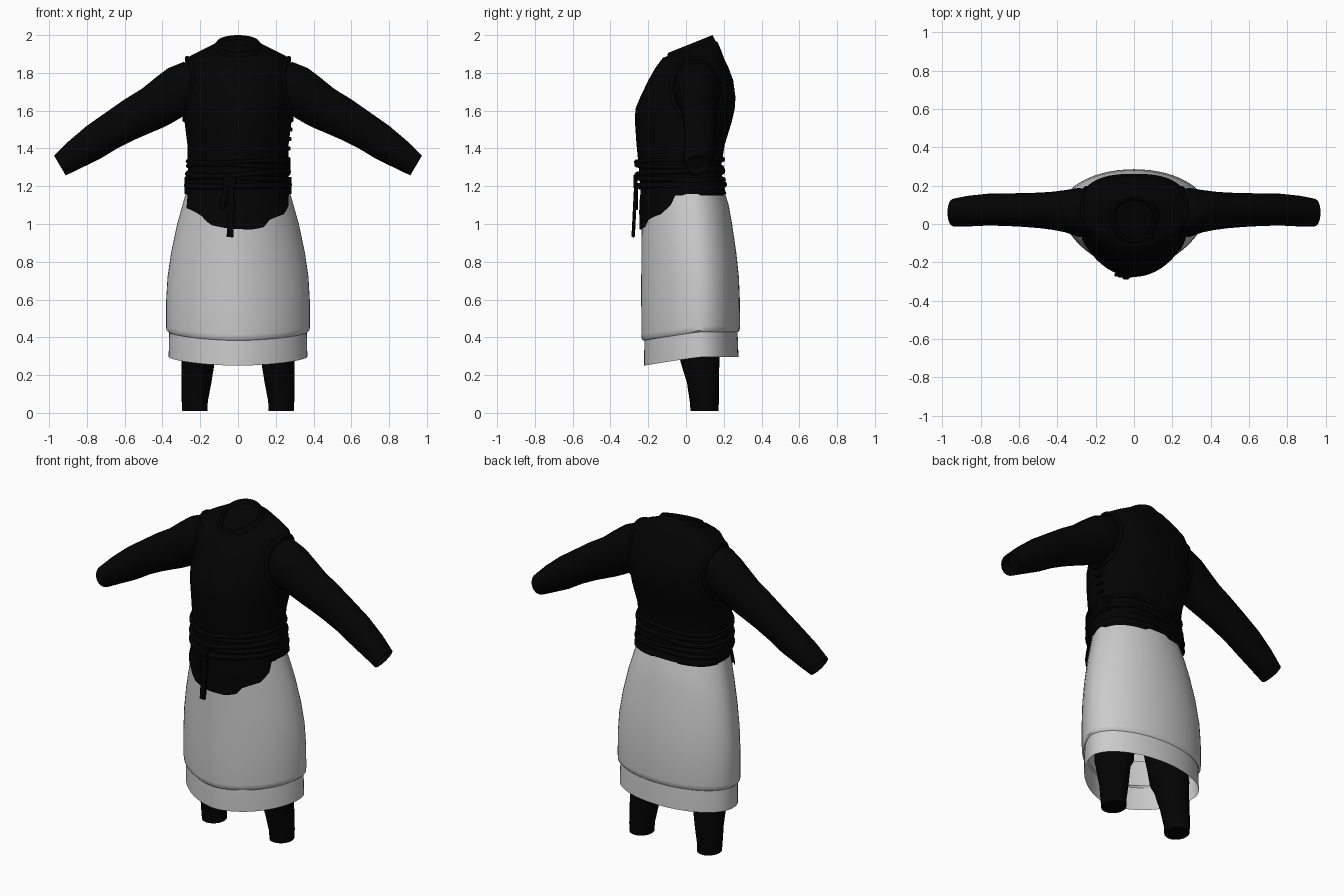
import bpy, bmesh, math
from mathutils import Vector

cube = bpy.data.objects.get("Cube")
if cube:
    bpy.data.objects.remove(cube, do_unlink=True)


def material(name, value):
    m = bpy.data.materials.new(name)
    m.use_nodes = True
    col = (value, value, value, 1)
    m.diffuse_color = col
    m.node_tree.nodes["Principled BSDF"].inputs["Base Color"].default_value = col
    return m


BLACK = material("black cloth", 0.001)
GREY = material("pale grey cloth", 0.6)
N = 56
ROUND, TORSO, HIPS = (2, 2), (1.9, 2.6), (1.75, 2)  # front and back fullness


def finish(name, bm, mat, angle=40):
    bmesh.ops.recalc_face_normals(bm, faces=bm.faces)
    me = bpy.data.meshes.new(name)
    bm.to_mesh(me)
    bm.free()
    me.materials.append(mat)
    me.polygons.foreach_set("use_smooth", [True] * len(me.polygons))
    me.set_sharp_from_angle(angle=math.radians(angle))
    ob = bpy.data.objects.new(name, me)
    bpy.context.collection.objects.link(ob)
    return ob


def loft(name, rings, mat, caps=(False, False)):
    """Skin a series of closed rings with equal point counts."""
    bm = bmesh.new()
    rows = [[bm.verts.new(p) for p in r] for r in rings]
    n = len(rows[0])
    for a, b in zip(rows, rows[1:]):
        for i in range(n):
            j = (i + 1) % n
            bm.faces.new((a[i], a[j], b[j], b[i]))
    for row, cap in zip((rows[0], rows[-1]), caps):
        if cap:
            bm.faces.new(row)
    return finish(name, bm, mat)


def oval(z, hw, yf, yb, slope=0, dip=0, shape=ROUND):
    """Horizontal body ring, widest behind centre; slope tilts it, dip lowers its front."""
    mid = yf + .6 * (yb - yf)
    pts = []
    for i in range(N):
        a = 2 * math.pi * i / N
        c, s = math.cos(a), math.sin(a)
        e = 2 / shape[s > 0]
        x = hw * math.copysign(abs(c) ** e, c)
        y = mid + (yb - mid if s > 0 else yf - mid) * abs(s) ** e
        pts.append(Vector((x, y, z + slope * (y - (yf + yb) / 2)
                           - dip * max(0, -s) ** 1.3)))
    return pts


def ellipse(c, u, v, n=24):
    c, u, v = Vector(c), Vector(u), Vector(v)
    return [c + u * math.cos(2 * math.pi * i / n) + v * math.sin(2 * math.pi * i / n)
            for i in range(n)]


def cord(name, pts, radius, cyclic=True):
    cu = bpy.data.curves.new(name, "CURVE")
    cu.dimensions = "3D"
    cu.bevel_depth = radius
    cu.bevel_resolution = 3
    cu.use_fill_caps = True
    sp = cu.splines.new("POLY")
    sp.points.add(len(pts) - 1)
    for p, q in zip(sp.points, pts):
        p.co = (*q, 1)
    sp.use_cyclic_u = cyclic
    sp.use_smooth = True
    cu.materials.append(BLACK)
    ob = bpy.data.objects.new(name, cu)
    bpy.context.collection.objects.link(ob)


def lerp_table(table, t):
    for a, b in zip(table, table[1:]):
        if t <= b[0]:
            f = max(0, (t - a[0]) / (b[0] - a[0]))
            return [p + (q - p) * f for p, q in zip(a[1:4], b[1:4])]
    return list(table[-1][1:4])


# Sleeveless tunic: height, half width, front, back, tilt
TUNIC = [(1.15, .275, -.24, .205), (1.30, .265, -.25, .185), (1.42, .268, -.262, .205),
         (1.54, .283, -.27, .242), (1.61, .288, -.268, .258), (1.67, .29, -.243, .262),
         (1.76, .288, -.2, .25), (1.83, .282, -.16, .224), (1.88, .27, -.122, .2),
         (1.9, .225, -.108, .188, .1), (1.925, .15, -.1, .168, .27), (1.94, .11, -.085, .14, .38)]
loft("tunic", [oval(*r, *[0] * (5 - len(r)), shape=TORSO) for r in TUNIC], BLACK, (False, True))

# Standing collar with a hollow neck opening
loft("collar", [oval(*r) for r in (
    (1.91, .14, -.104, .162, .3), (1.935, .128, -.1, .15, .38),
    (1.953, .112, -.095, .14, .4), (1.951, .1, -.083, .128, .4),
    (1.92, .088, -.07, .115, .36), (1.88, .05, -.03, .08, .2))], BLACK, (False, True))
for s in (-1, 1):
    cord("collar_lapel", [(s * .1, -.055, 1.907), (s * .05, -.09, 1.885),
                          (0, -.123, 1.86)], .009, False)


def on_tunic(y, z):
    """Half width of the tunic at a given depth and height."""
    w, f, b = lerp_table(TUNIC, z)
    mid = f + .6 * (b - f)
    p = TORSO[y > mid]
    t = min(1, abs(y - mid) / ((b if y > mid else f) - mid) * (1 if y > mid else -1))
    return w * (1 - t ** p) ** (1 / p)


# Sleeves: upper x, z, lower x, z, middle y, half depth
SLEEVE = [(.22, 1.85, .22, 1.58, .06, .12), (.29, 1.857, .29, 1.57, .06, .128),
          (.37, 1.825, .35, 1.535, .067, .11), (.43, 1.78, .41, 1.505, .069, .1),
          (.51, 1.715, .47, 1.48, .071, .093), (.6, 1.66, .55, 1.445, .073, .088),
          (.7, 1.59, .64, 1.4, .075, .085), (.8, 1.52, .73, 1.345, .075, .083),
          (.9, 1.435, .84, 1.292, .067, .08), (.974, 1.362, .912, 1.257, .06, .072)]
for side, s in (("left", 1), ("right", -1)):
    rings = []
    for ux, uz, lx, lz, y, d in SLEEVE:
        rings.append(ellipse((s * (ux + lx) / 2, y, (uz + lz) / 2),
                             (s * (ux - lx) / 2, 0, (uz - lz) / 2), (0, d, 0)))
    # turned-in cuff
    end = rings[-1]
    mid = sum(end, Vector()) / len(end)
    rings.append([mid + (p - mid) * .85 for p in end])
    rings.append([mid + (p - mid) * .8 + Vector((-s * .04, 0, .03)) for p in end])
    loft(side + "_sleeve", rings, BLACK, (False, True))
    edge = ellipse((0, .056, 1.715), (0, 0, .165), (0, .132, 0), 40)
    cord(side + "_armhole_edge", [(s * on_tunic(p.y, p.z), p.y, p.z) for p in edge], .011)

# Outer skirt with a rolled hem
SKIRT = [(.46, .381, -.236, .286), (.6, .38, -.237, .285), (.72, .373, -.237, .28),
         (.85, .354, -.236, .266), (1.0, .322, -.235, .244), (1.1, .294, -.236, .226),
         (1.2, .265, -.225, .195)]
hem = [oval(.445, .356, -.211, .263, 0, .045, HIPS), oval(.428, .37, -.225, .277, 0, .045, HIPS),
       oval(.437, .379, -.234, .284, 0, .045, HIPS)]
body = [oval(*r, 0, .045 * max(0, 1 - i / 2), HIPS) for i, r in enumerate(SKIRT)]
loft("outer_skirt", hem + body, GREY)

# Underskirt, open below
loft("underskirt", [oval(z, w, f, b, 0, .045, HIPS) for z, w, f, b in (
    (.295, .367, -.222, .278), (.38, .366, -.221, .275), (.47, .362, -.218, .27),
    (.6, .35, -.21, .262))], GREY)

# Ragged tunic tail draped over the front of the skirt
TAIL = [(-.29, 1.1), (-.21, 1.065), (-.17, 1.04), (-.13, .995), (-.04, .975), (.07, .97),
        (.12, .985), (.15, 1.025), (.23, 1.055), (.25, 1.1), (.29, 1.11)]
base = oval(1.15, .285, -.25, .22, shape=TORSO)
bottoms = [lerp_table(TAIL, p.x)[0] if p.y < -.085 else 1.16 for p in base]
rings = []
for k in range(7):
    ring = []
    for i, low in enumerate(bottoms):
        z = 1.25 + (low - 1.25) * k / 6
        w, f, b = lerp_table(SKIRT, z)
        ring.append(oval(z, max(w, .276) + .006, f - .012, b + .006, shape=TORSO)[i])
    rings.append(ring)
loft("tunic_tail", rings, BLACK)

# Wrapped waist cords, each tilted and waved slightly
for z, slope, r in ((1.335, .03, .011), (1.305, -.03, .011), (1.27, .05, .014),
                    (1.24, -.03, .013), (1.205, .02, .015)):
    w, f, b = lerp_table(TUNIC, z)
    pts = oval(z, w, f - .012, b + .005, slope, shape=TORSO)
    for p in pts:
        p.z += .2 * slope * math.sin(9 * p.x)
    cord("waist_cord", pts, r)


def block(name, c, size, turn=0, lean=0):
    bm = bmesh.new()
    bmesh.ops.create_cube(bm, size=1)
    for v in bm.verts:
        v.co = Vector(a * b for a, b in zip(v.co, size))
    bmesh.ops.bevel(bm, geom=list(bm.edges), offset=.004, segments=1, affect="EDGES")
    ob = finish(name, bm, BLACK)
    ob.location = c
    ob.rotation_euler = (lean, turn, 0)


# Hanging cord ends and knot
block("hanging_strap", (-.038, -.273, 1.065), (.036, .018, .27), .03, -.05)
block("short_strap", (-.075, -.264, 1.14), (.03, .018, .13), .2)
block("belt_knot", (-.045, -.268, 1.225), (.07, .022, .06), .2)

# Round side buckle and the row of side fasteners
loft("side_buckle", [ellipse((x, .05, 1.305), (0, r, 0), (0, 0, r)) for x, r in (
    (.25, .05), (.27, .05), (.277, .043), (.273, .03))], BLACK, (False, True))
for z in (1.4, 1.45, 1.5, 1.55):
    block("side_fastener", (on_tunic(.03, z), .03, z), (.022, .05, .02))

# Legs with fuller gathers above the shin: height, middle x, middle y, half width, half depth
LEG = [(.01, .228, .098, .067, .074), (.06, .229, .097, .069, .077),
       (.16, .22, .09, .079, .085), (.24, .214, .078, .086, .098),
       (.29, .21, .072, .09, .106), (.33, .2, .068, .106, .115),
       (.42, .19, .06, .108, .115),
       (.6, .165, .04, .108, .12), (.95, .13, .02, .12, .14)]
for side, s in (("left", 1), ("right", -1)):
    loft(side + "_leg", [ellipse((s * x, y, z), (w, 0, 0), (0, d, 0))
                         for z, x, y, w, d in LEG], BLACK, (True, True))
